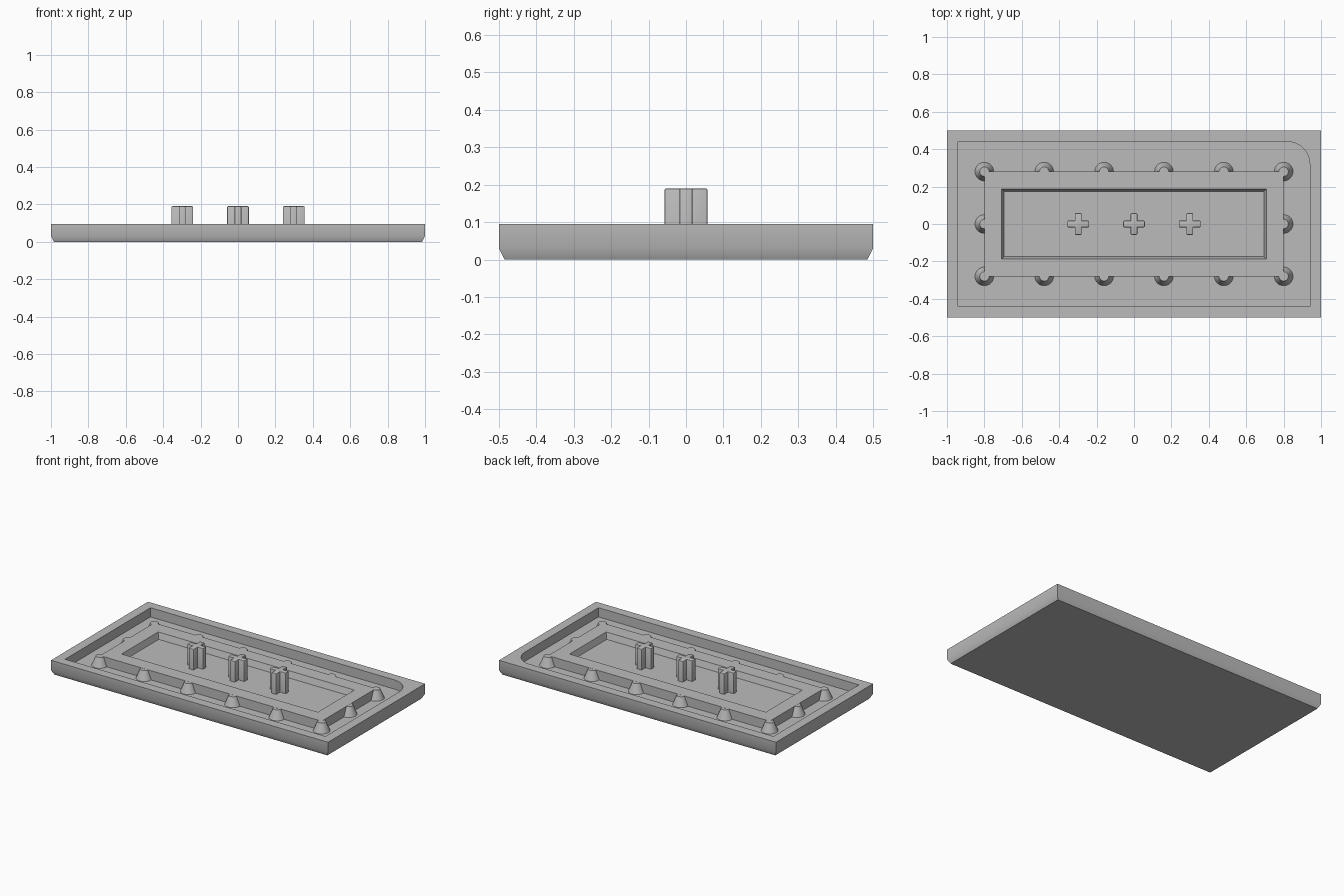
import bpy
import bmesh
import math
from mathutils import Vector

cube = bpy.data.objects.get("Cube")
if cube:
    bpy.data.objects.remove(cube, do_unlink=True)

grey = bpy.data.materials.new("plain grey")
grey.use_nodes = True
colour = (0.5, 0.5, 0.5, 1)
grey.diffuse_color = colour
grey.node_tree.nodes["Principled BSDF"].inputs["Base Color"].default_value = colour


def finish(name, bm, angle=30):
    bmesh.ops.remove_doubles(bm, verts=bm.verts, dist=1e-5)
    bmesh.ops.recalc_face_normals(bm, faces=bm.faces)
    mesh = bpy.data.meshes.new(name)
    bm.to_mesh(mesh)
    bm.free()
    mesh.materials.append(grey)
    ob = bpy.data.objects.new(name, mesh)
    bpy.context.collection.objects.link(ob)
    bpy.ops.object.select_all(action="DESELECT")
    ob.select_set(True)
    bpy.context.view_layer.objects.active = ob
    bpy.ops.object.shade_smooth_by_angle(angle=math.radians(angle))
    return ob


def rectangle(hx, hy, z, radius=0, steps=8):
    """Rectangle loop whose back left corner may be rounded."""
    points = []
    for corner, (sx, sy) in enumerate(((1, 1), (-1, 1), (-1, -1), (1, -1))):
        r = radius if corner == 0 else 0
        for i in range(steps + 1):
            a = math.pi / 2 * (corner + i / steps)
            points.append(Vector((sx * (hx - r) + r * math.cos(a),
                                  sy * (hy - r) + r * math.sin(a), z)))
    return points


def loft(name, loops):
    """Skin a stack of equal loops and cap both ends."""
    bm = bmesh.new()
    rings = [[bm.verts.new(p) for p in loop] for loop in loops]
    for a, b in zip(rings, rings[1:]):
        for i in range(len(a)):
            j = (i + 1) % len(a)
            bm.faces.new((a[i], a[j], b[j], b[i]))
    bm.faces.new(rings[0])
    bm.faces.new(rings[-1])
    bmesh.ops.dissolve_degenerate(bm, edges=bm.edges, dist=1e-5)
    return finish(name, bm)


RIM, FLOOR, POCKET = 0.095, 0.035, 0.055

# Tray with chamfered foot and one rounded inner corner
loft("tray", [rectangle(0.985, 0.485, 0),
              rectangle(1, 0.5, 0.03),
              rectangle(1, 0.5, RIM),
              rectangle(0.94, 0.44, RIM, 0.12),
              rectangle(0.94, 0.44, FLOOR, 0.12)])

# Raised plateau with a sunken pocket
loft("plateau", [rectangle(0.8, 0.28, FLOOR),
                 rectangle(0.8, 0.28, RIM),
                 rectangle(0.708, 0.188, RIM),
                 rectangle(0.695, 0.175, POCKET)])

# Tapered studs around the plateau edge
spots = [(-0.8 + 0.32 * i, y) for i in range(6) for y in (-0.28, 0.28)]
spots += [(-0.8, 0), (0.8, 0)]
top = RIM - 0.0005
for n, (x, y) in enumerate(spots):
    bm = bmesh.new()
    bmesh.ops.create_cone(bm, cap_ends=True, segments=32, radius1=0.05,
                          radius2=0.025, depth=top - FLOOR)
    bmesh.ops.translate(bm, verts=bm.verts, vec=(x, y, (top + FLOOR) / 2))
    finish(f"stud_{n + 1}", bm)

# Cross-shaped posts standing in the pocket
arm, half = 0.058, 0.018
for n, x in enumerate((-0.298, 0, 0.298)):
    bm = bmesh.new()
    outline = []
    for quarter in range(4):
        c, s = ((1, 0), (0, 1), (-1, 0), (0, -1))[quarter]
        for u, v in ((arm, -half), (arm, half), (half, half)):
            outline.append(bm.verts.new((x + u * c - v * s, u * s + v * c, POCKET)))
    base = bm.faces.new(outline)
    side = bmesh.ops.extrude_face_region(bm, geom=[base])["geom"]
    bmesh.ops.translate(bm, vec=(0, 0, 0.19 - POCKET),
                        verts=[v for v in side if isinstance(v, bmesh.types.BMVert)])
    bmesh.ops.recalc_face_normals(bm, faces=bm.faces)
    # Soften the outer upright and top edges
    soft = [e for e in bm.edges if e.is_convex
            and max(v.co.z for v in e.verts) > POCKET + 0.01]
    bmesh.ops.bevel(bm, geom=soft, offset=0.005, segments=2, profile=0.5,
                    affect="EDGES", clamp_overlap=True)
    finish(f"cross_post_{n + 1}", bm, 40)
